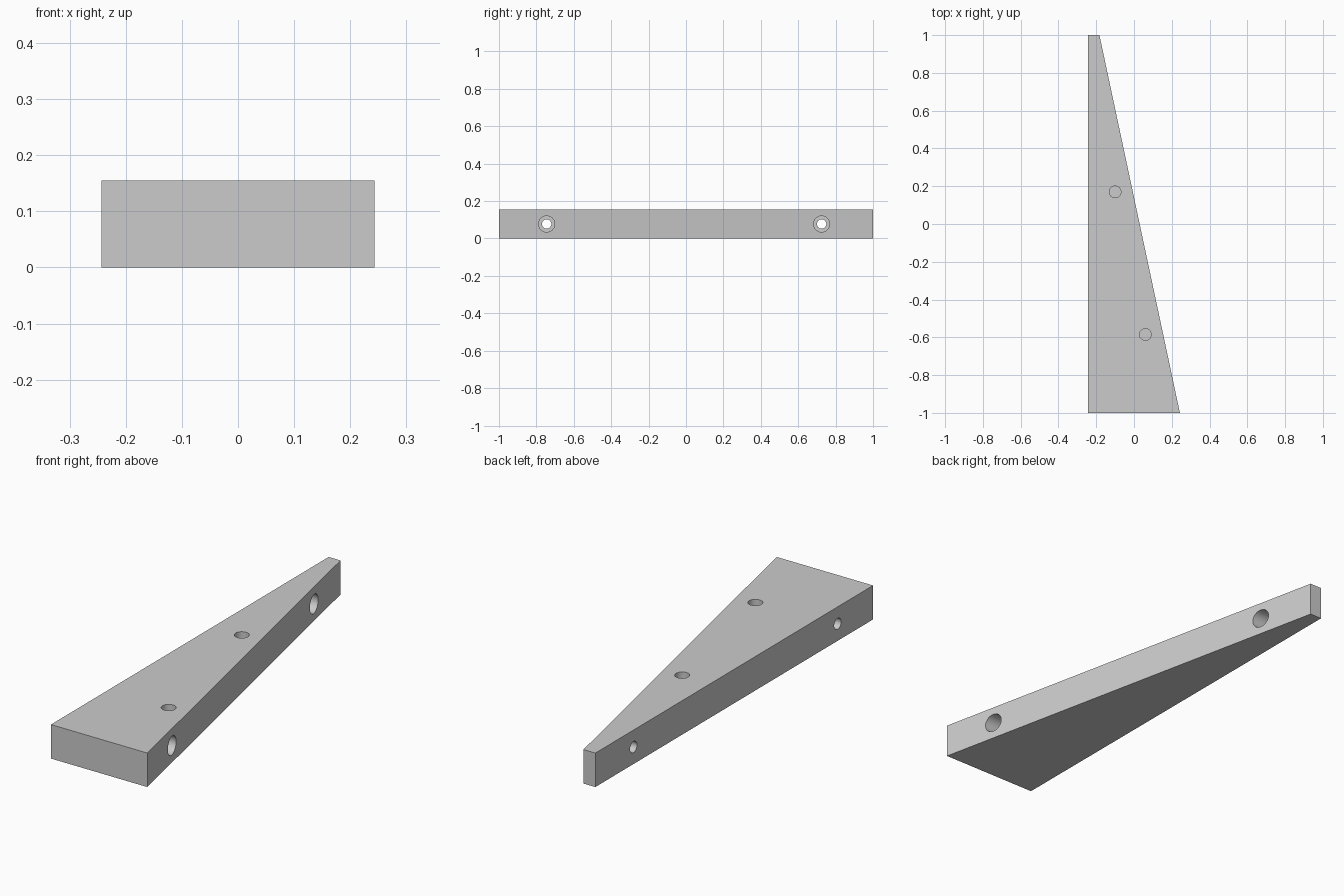
import bpy, bmesh, math

if "Cube" in bpy.data.objects:
    bpy.data.objects.remove(bpy.data.objects["Cube"], do_unlink=True)

HEIGHT = 0.155
HALF = 0.243

# Single grey material
grey = bpy.data.materials.new("plain grey")
grey.use_nodes = True
colour = (0.6, 0.6, 0.6, 1)
grey.diffuse_color = colour
grey.node_tree.nodes["Principled BSDF"].inputs["Base Color"].default_value = colour

# Tapered wedge body, extruded from its plan outline
outline = [(-HALF, -1), (HALF, -1), (-0.183, 1), (-HALF, 1)]
bm = bmesh.new()
base = bm.faces.new([bm.verts.new((x, y, 0)) for x, y in outline])
top = bmesh.ops.extrude_face_region(bm, geom=[base])["geom"]
bmesh.ops.translate(bm, vec=(0, 0, HEIGHT),
                    verts=[v for v in top if isinstance(v, bmesh.types.BMVert)])
bmesh.ops.recalc_face_normals(bm, faces=bm.faces)
mesh = bpy.data.meshes.new("tapered_bracket")
bm.to_mesh(mesh)
bm.free()
mesh.materials.append(grey)
bracket = bpy.data.objects.new("tapered_bracket", mesh)
bpy.context.collection.objects.link(bracket)


def drill(name, radius, depth, location, rotation=(0, 0, 0)):
    """Cut a round hole centred on location, then discard the cutter."""
    bpy.ops.mesh.primitive_cylinder_add(vertices=40, radius=radius, depth=depth,
                                        location=location, rotation=rotation)
    cutter = bpy.context.object
    cutter.name = name + "_cutter"
    cutter.hide_render = True
    cutter.data.materials.append(grey)
    mod = bracket.modifiers.new(name, "BOOLEAN")
    mod.operation = "DIFFERENCE"
    mod.solver = "EXACT"
    mod.object = cutter
    bpy.context.view_layer.objects.active = bracket
    bpy.ops.object.modifier_apply(modifier=name)
    bpy.data.objects.remove(cutter, do_unlink=True)


# Counterbored screw holes running across the bracket
SIDEWAYS = (0, math.pi / 2, 0)
FLOOR = -0.20
for y in (-0.745, 0.725):
    drill("screw_hole", 0.025, 1, (0, y, HEIGHT / 2), SIDEWAYS)
    drill("counterbore", 0.043, 0.6, (FLOOR + 0.3, y, HEIGHT / 2), SIDEWAYS)

# Blind peg holes in the top face
for x, y in ((-0.10, 0.17), (0.06, -0.585)):
    drill("peg_hole", 0.031, 0.2, (x, y, HEIGHT))

# Smooth hole walls, crisp edges
bpy.ops.object.select_all(action="DESELECT")
bracket.select_set(True)
bpy.context.view_layer.objects.active = bracket
bpy.ops.object.shade_smooth_by_angle(angle=math.radians(30))
